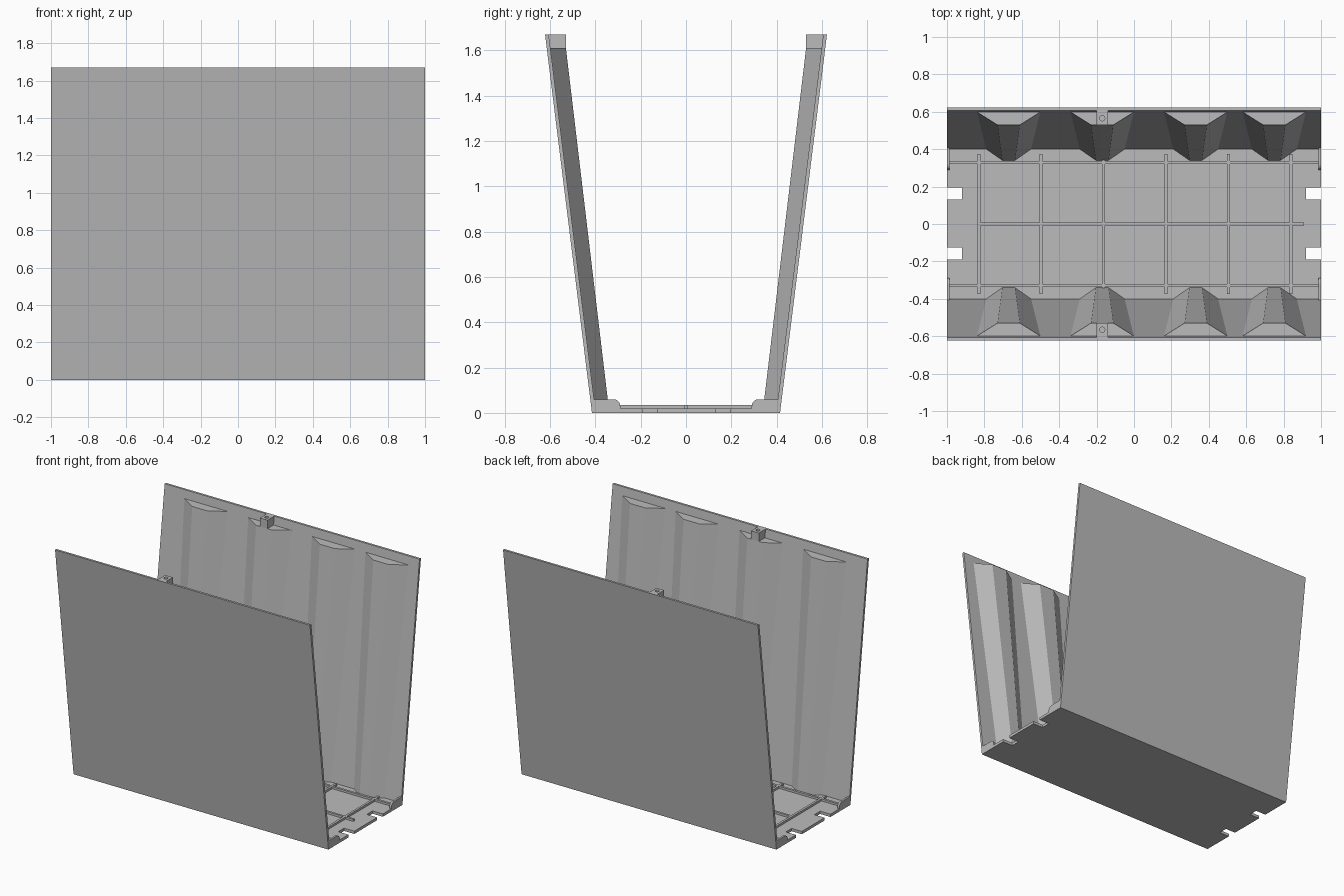
import bpy, bmesh, math
from mathutils import Vector

if "Cube" in bpy.data.objects:
    bpy.data.objects.remove(bpy.data.objects["Cube"])

grey = bpy.data.materials.new("plain grey")
grey.use_nodes = True
colour = (0.5, 0.5, 0.5, 1)
grey.diffuse_color = colour
grey.node_tree.nodes["Principled BSDF"].inputs["Base Color"].default_value = colour


def loft(name, start, end):
    """Solid between two matching rings of points."""
    bm = bmesh.new()
    a = [bm.verts.new(p) for p in start]
    b = [bm.verts.new(p) for p in end]
    bm.faces.new(a)
    bm.faces.new(b)
    for i in range(len(a)):
        j = (i + 1) % len(a)
        bm.faces.new((a[i], a[j], b[j], b[i]))
    bmesh.ops.recalc_face_normals(bm, faces=bm.faces)
    mesh = bpy.data.meshes.new(name)
    bm.to_mesh(mesh)
    bm.free()
    mesh.materials.append(grey)
    ob = bpy.data.objects.new(name, mesh)
    bpy.context.collection.objects.link(ob)
    return ob


def along_x(name, profile, x0, x1):
    return loft(name, [(x0, y, z) for y, z in profile], [(x1, y, z) for y, z in profile])


def along_z(name, outline, z0, z1):
    return loft(name, [(x, y, z0) for x, y in outline], [(x, y, z1) for x, y in outline])


def box(name, x0, x1, y0, y1, z0, z1):
    return along_z(name, [(x0, y0), (x1, y0), (x1, y1), (x0, y1)], z0, z1)


FLOOR, RIB, SHELF, TOP = 0.02, 0.035, 0.61 + 1, 1.67

# Floor plate with two notches in each end
half = [(1, -0.41), (1, -0.19), (0.92, -0.19), (0.92, -0.125),
        (1, -0.125), (1, 0.13), (0.92, 0.13), (0.92, 0.195), (1, 0.195), (1, 0.41)]
along_z("floor_plate", half + [(-x, y) for x, y in reversed(half)], 0, FLOOR)

# Raised grid of ribs on the floor
for i in range(6):
    x = -0.83 + i * 0.334
    box(f"cross_rib_{i + 1}", x - 0.008, x + 0.008, -0.375, 0.375, 0.01, RIB)
box("centre_rib", -0.83, 0.91, -0.008, 0.008, 0.01, RIB)

for side, s in (("back", 1), ("front", -1)):
    box(f"{side}_long_rib", -0.99, 0.99, s * 0.322, s * 0.338, 0.01, RIB)

    # Leaning wall panel
    along_x(f"{side}_wall", [(s * 0.415, 0), (s * 0.622, TOP), (s * 0.606, TOP), (s * 0.398, 0)], -1, 1)

    # Tapered stiffening ridges inside the wall
    for i, x in enumerate((-0.67, -0.17, 0.33, 0.75)):
        def ring(z, base, face, y_base, y_face):
            return [(x + dx, s * y, z) for dx, y in
                    ((-base, y_base + 0.008), (-base, y_base), (-face, y_face),
                     (face, y_face), (base, y_base), (base, y_base + 0.008))]
        ridge = loft(f"{side}_ridge_{i + 1}",
                     ring(FLOOR - 0.005, 0.12, 0.034, 0.40, 0.34),
                     ring(SHELF, 0.17, 0.06, 0.599, 0.53))

    # Block with a round hole on top of the second ridge
    block = box(f"{side}_clip_block", -0.2, -0.14, s * 0.53, s * 0.612, SHELF - 0.01, TOP)
    bpy.ops.mesh.primitive_cylinder_add(vertices=20, radius=0.014, depth=0.1,
                                        location=(-0.17, s * 0.565, TOP))
    cutter = bpy.context.object
    cutter.name = f"{side}_hole_cutter"
    cutter.hide_render = True
    hole = block.modifiers.new("hole", "BOOLEAN")
    hole.operation = "DIFFERENCE"
    hole.solver = "EXACT"
    hole.object = cutter
    bpy.context.view_layer.objects.active = block
    bpy.ops.object.modifier_apply(modifier="hole")
    bpy.data.objects.remove(cutter)

    # Rounded gussets at the floor corners
    arc = [(0.32 - 0.03 * math.cos(a), 0.03 + 0.03 * math.sin(a))
           for a in (math.radians(d) for d in range(0, 91, 15))]
    gusset = [(0.29, 0.01)] + arc + [(0.415, 0.06), (0.41, 0.01)]
    for end, e in (("left", 1), ("right", -1)):
        along_x(f"{side}_{end}_gusset", [(s * y, z) for y, z in gusset], e * 0.986, e)
